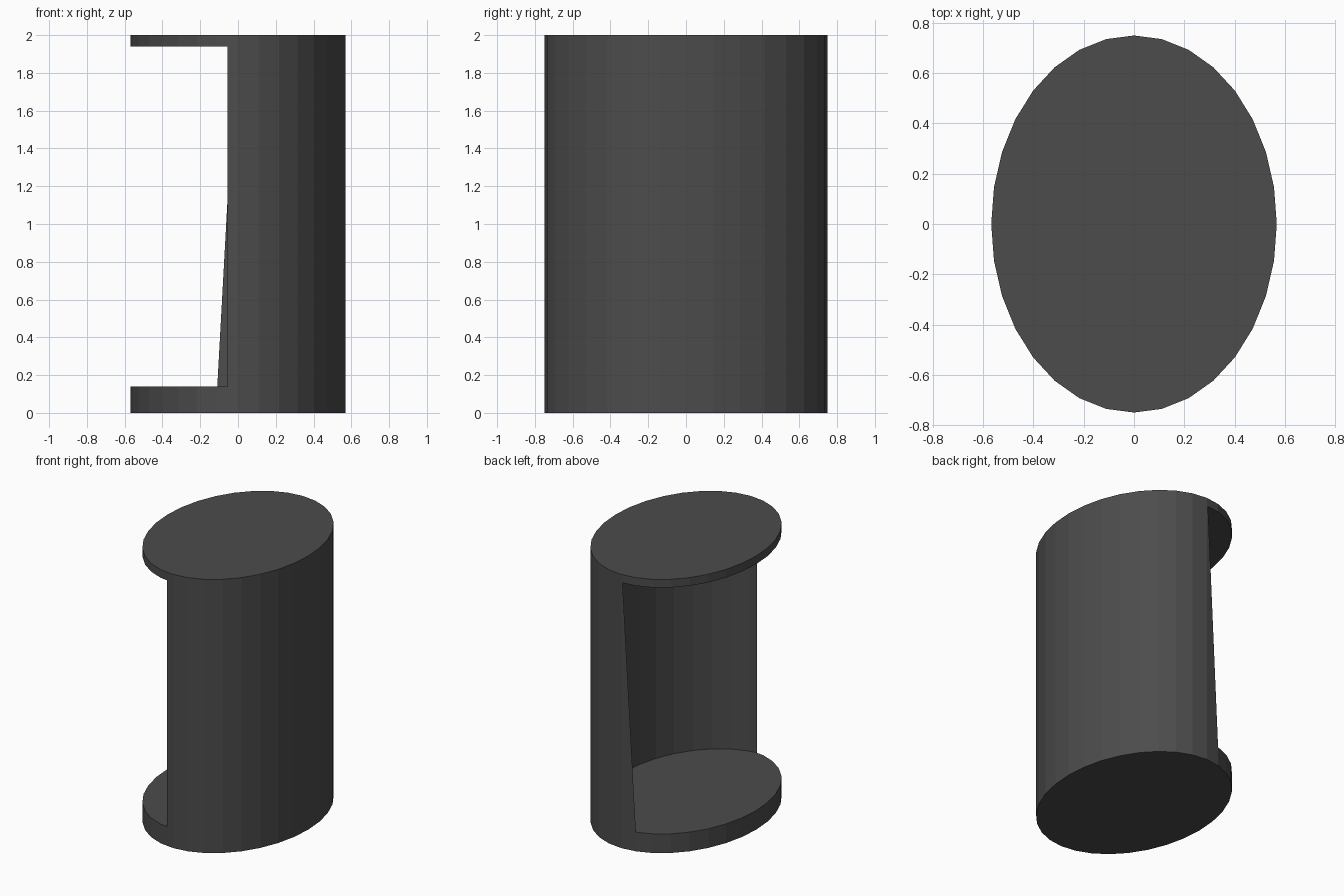
import bpy, bmesh
from math import sin, cos, pi

if "Cube" in bpy.data.objects:
    bpy.data.objects.remove(bpy.data.objects["Cube"])

RX, RY, SIDES = 0.568, 0.75, 32
INNER_X, INNER_RX = -0.11, 0.60  # hollow is an oval shifted to the left

# Dark grey finish
mat = bpy.data.materials.new("dark_grey")
mat.diffuse_color = (0.074, 0.072, 0.072, 1)
mat.use_nodes = True
mat.node_tree.nodes["Principled BSDF"].inputs["Base Color"].default_value = mat.diffuse_color


def rim(k, cx=0.0, rx=RX):
    a = 2 * pi * k / SIDES
    return cx + rx * cos(a), RY * sin(a)


def between(k, t):
    # point on the flat side between corners k and k + 1
    (ax, ay), (bx, by) = rim(k), rim(k + 1)
    return ax + (bx - ax) * t, ay + (by - ay) * t


def ring(bm, z, back_t):
    # oval outline with two extra points (9, 25) where the opening begins and ends
    pts = [rim(k) for k in range(9)] + [between(8, back_t)]
    pts += [rim(k) for k in range(9, 24)] + [between(23, 0.5)]
    pts += [rim(k) for k in range(24, 32)]
    return [bm.verts.new((x, y, z)) for x, y in pts]


bm = bmesh.new()
# The back edge of the opening leans: (height, position along its side)
rings = [ring(bm, z, t) for z, t in
         ((0, 0.99), (0.14, 0.99), (1.94, 0.10), (2, 0.10))]

# Base rim, open-sided wall, lid rim
for level in range(3):
    lo, hi = rings[level], rings[level + 1]
    for i in range(len(lo)):
        if level == 1 and 9 <= i < 25:
            continue
        j = (i + 1) % len(lo)
        bm.faces.new((lo[i], lo[j], hi[j], hi[i]))

# Inside of the wall: tapers to nothing at both edges of the opening
inner = []
for r, z in ((rings[1], 0.14), (rings[2], 1.94)):
    arc = [bm.verts.new((*rim(k, INNER_X, INNER_RX), z)) for k in range(25, 40)]
    inner.append([r[25]] + arc + [r[9]])
lo, hi = inner
for i in range(len(lo) - 1):
    bm.faces.new((lo[i + 1], lo[i], hi[i], hi[i + 1]))

# Floor and ceiling of the hollow, underside and top
bm.faces.new(rings[1][9:25] + inner[0][:-1])
bm.faces.new((rings[2][9:25] + inner[1][:-1])[::-1])
bm.faces.new(rings[0][::-1])
bm.faces.new(rings[3])

mesh = bpy.data.meshes.new("open_oval_housing")
bm.to_mesh(mesh)
bm.free()
mesh.materials.append(mat)
housing = bpy.data.objects.new("open_oval_housing", mesh)
bpy.context.collection.objects.link(housing)
